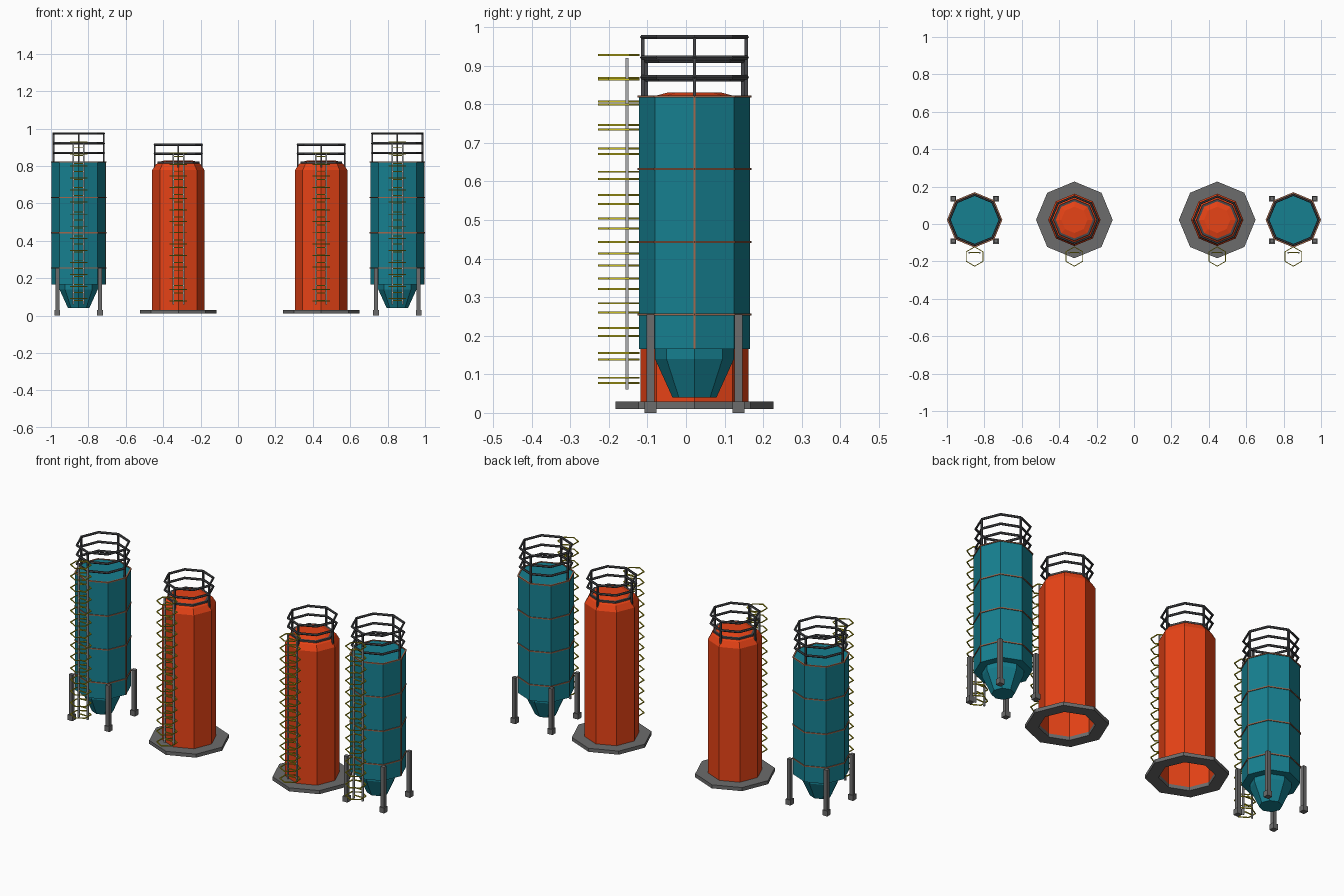
import bpy, bmesh, math

if "Cube" in bpy.data.objects:
    bpy.data.objects.remove(bpy.data.objects["Cube"])

CY = 0.022


def mat(name, rgb):
    m = bpy.data.materials.new(name)
    m.diffuse_color = (*rgb, 1)
    m.use_nodes = True
    m.node_tree.nodes["Principled BSDF"].inputs["Base Color"].default_value = m.diffuse_color
    return m


TEAL = mat("teal paint", (0.008, 0.215, 0.28))
ORANGE = mat("orange paint", (0.80, 0.056, 0.008))
COPPER = mat("copper band", (0.36, 0.14, 0.075))
DARK = mat("dark rail", (0.062, 0.064, 0.07))
GREY = mat("grey steel", (0.15, 0.15, 0.15))
LIGHT = mat("light steel", (0.42, 0.43, 0.44))
YELLOW = mat("safety yellow", (0.64, 0.56, 0.015))


def finish(bm, name, material):
    bmesh.ops.recalc_face_normals(bm, faces=bm.faces)
    me = bpy.data.meshes.new(name)
    bm.to_mesh(me)
    bm.free()
    me.materials.append(material)
    ob = bpy.data.objects.new(name, me)
    bpy.context.collection.objects.link(ob)
    return ob


def lathe(bm, x, y, profile, sides=8, start=0.0, closed=False, caps=(False, False)):
    """Spin an (r, z) profile into a faceted solid or ring."""
    rings = []
    for r, z in profile:
        rings.append([bm.verts.new((x + r * math.cos(start + 2 * math.pi * i / sides),
                                    y + r * math.sin(start + 2 * math.pi * i / sides), z))
                      for i in range(sides)])
    pairs = list(zip(rings, rings[1:]))
    if closed:
        pairs.append((rings[-1], rings[0]))
    for a, b in pairs:
        for i in range(sides):
            j = (i + 1) % sides
            bm.faces.new((a[i], a[j], b[j], b[i]))
    if caps[0]:
        bm.faces.new(rings[0])
    if caps[1]:
        bm.faces.new(rings[-1])


def hoop(bm, x, y, z, r, w, h, sides=8, start=0.0):
    """Flat ring of outer radius r, width w and height h, centred on z."""
    lathe(bm, x, y, [(r, z - h / 2), (r, z + h / 2), (r - w, z + h / 2), (r - w, z - h / 2)],
          sides, start, closed=True)


def tube_ring(bm, x, y, z, r, t):
    """Ring of hexagonal section with outer radius r and thickness t."""
    prof = [(r - t / 2 + t / 2 * math.cos(k * math.pi / 3), z + t / 2 * math.sin(k * math.pi / 3))
            for k in range(6)]
    lathe(bm, x, y, prof, closed=True)


def box(bm, x0, x1, y0, y1, z0, z1):
    vs = bmesh.ops.create_cube(bm, size=1)["verts"]
    for v in vs:
        v.co = ((x0 + x1) / 2 + v.co.x * (x1 - x0),
                (y0 + y1) / 2 + v.co.y * (y1 - y0),
                (z0 + z1) / 2 + v.co.z * (z1 - z0))


def railing(tag, x, r, z0, heights):
    # octagonal rails on four posts
    bm = bmesh.new()
    for z in heights:
        tube_ring(bm, x, CY, z, r, 0.013)
    for k in range(4):
        a = k * math.pi / 2
        px, py = x + (r - .0065) * math.cos(a), CY + (r - .0065) * math.sin(a)
        box(bm, px - .0045, px + .0045, py - .0045, py + .0045, z0, heights[0])
    finish(bm, tag + "_guard_rail", DARK)


def ladder(tag, x, z0, z1, hoop0, hoop1):
    # stiles
    y = -0.153
    bm = bmesh.new()
    for s in (-1, 1):
        cx = x + s * 0.028
        box(bm, cx - .004, cx + .004, y - .004, y + .004, z0, z1)
    finish(bm, tag + "_ladder_stiles", LIGHT)
    # rungs
    bm = bmesh.new()
    n = 20
    for i in range(n):
        z = z0 + 0.02 + (z1 - z0 - 0.04) * i / (n - 1)
        box(bm, x - .026, x + .026, y - .0025, y + .0025, z - .0025, z + .0025)
    finish(bm, tag + "_ladder_rungs", YELLOW)
    # hexagonal safety cage hoops
    bm = bmesh.new()
    for i in range(14):
        z = hoop0 + (hoop1 - hoop0) * i / 13
        hoop(bm, x, -0.174, z, 0.054, 0.005, 0.005, 6, math.pi / 2)
    finish(bm, tag + "_ladder_cage", YELLOW)


def hopper_silo(tag, x):
    # body with hopper outlet
    bm = bmesh.new()
    lathe(bm, x, CY, [(.057, .04), (.1025, .14), (.1025, .165), (.144, .165), (.144, .82)],
          caps=(True, True))
    finish(bm, tag + "_body", TEAL)
    # bands around the body and the seam strip on its right edge
    bm = bmesh.new()
    for z in (.255, .443, .632, .82):
        hoop(bm, x, CY, z, 0.148, 0.008, 0.006)
    box(bm, x + .138, x + .1455, CY - .003, CY + .003, .166, .819)
    finish(bm, tag + "_bands", COPPER)
    # legs and feet
    bm = bmesh.new()
    for sx in (-1, 1):
        for sy in (-1, 1):
            px, py = x + sx * .114, CY + sy * .114
            box(bm, px - .0105, px + .0105, py - .0105, py + .0105, .02, .255)
            box(bm, px - .015, px + .015, py - .015, py + .015, 0, .03)
    finish(bm, tag + "_legs", GREY)
    railing(tag, x, .141, .82, (.974, .921, .87))
    ladder(tag, x, .06, .92, .091, .928)


def ground_silo(tag, x):
    # body, open below, with rounded shoulder and low cap
    bm = bmesh.new()
    lathe(bm, x, CY, [(.14, .012), (.14, .777), (.122, .807), (.1, .822), (.07, .83)],
          caps=(False, True))
    finish(bm, tag + "_body", ORANGE)
    # foundation ring
    bm = bmesh.new()
    hoop(bm, x, CY, .02, .205, .066, .02)
    finish(bm, tag + "_base", GREY)
    # roof ring
    bm = bmesh.new()
    hoop(bm, x, CY, .818, .112, .013, .01)
    finish(bm, tag + "_roof_ring", DARK)
    railing(tag, x, .132, .79, (.913, .865))
    ladder(tag, x, .06, .87, .078, .868)


hopper_silo("left_hopper_silo", -0.852)
hopper_silo("right_hopper_silo", 0.852)
ground_silo("left_ground_silo", -0.319)
ground_silo("right_ground_silo", 0.445)
